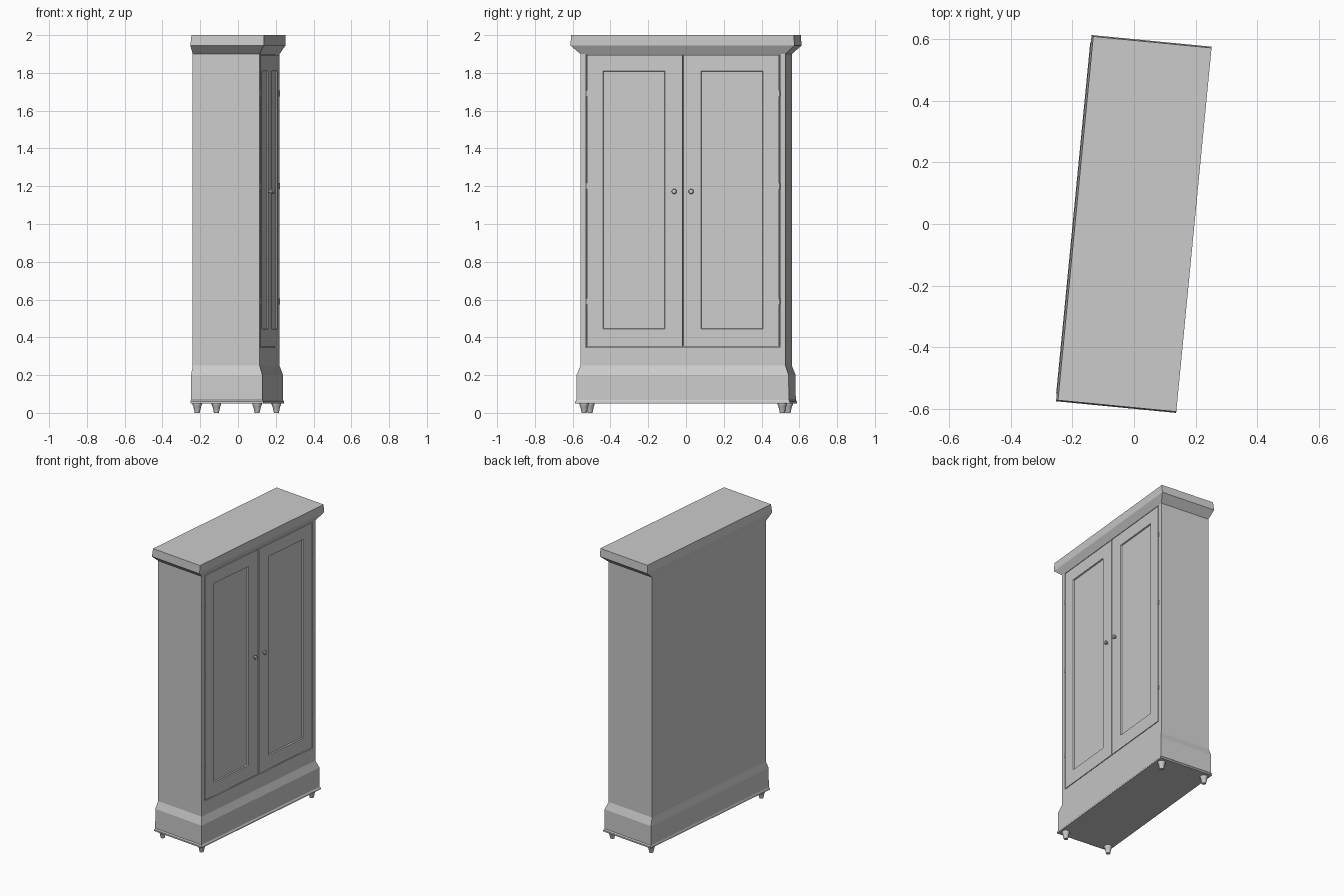
import bpy, bmesh, math
from mathutils import Matrix, Vector

if "Cube" in bpy.data.objects:
    bpy.data.objects.remove(bpy.data.objects["Cube"])

TURN = math.radians(-5.54)      # the whole wardrobe stands slightly turned


def finish(bm, name, smooth=False):
    bmesh.ops.recalc_face_normals(bm, faces=bm.faces)
    me = bpy.data.meshes.new(name)
    bm.to_mesh(me)
    bm.free()
    if smooth:
        me.shade_smooth()
    ob = bpy.data.objects.new(name, me)
    ob.rotation_euler.z = TURN
    bpy.context.collection.objects.link(ob)
    return ob


def loft(layers):
    """Stack of rectangles (back x, front x, y0, y1, z), capped at both ends."""
    bm = bmesh.new()
    rings = []
    for x0, x1, y0, y1, z in layers:
        rings.append([bm.verts.new(p) for p in
                      ((x0, y0, z), (x1, y0, z), (x1, y1, z), (x0, y1, z))])
    for a, b in zip(rings, rings[1:]):
        for i in range(4):
            j = (i + 1) % 4
            bm.faces.new((a[i], a[j], b[j], b[i]))
    bm.faces.new(rings[0][::-1])
    bm.faces.new(rings[-1])
    bmesh.ops.recalc_face_normals(bm, faces=bm.faces)
    return bm


def pocket(bm, y0, y1, z0, z1, depth, slope=0.0):
    """Sink a rectangle into the front (+x) face."""
    bm.normal_update()
    f = max(bm.faces, key=lambda f: f.normal.x)
    c = f.calc_center_median()
    bmesh.ops.inset_individual(bm, faces=[f], thickness=0.01)
    for v in f.verts:
        v.co.y = y1 if v.co.y > c.y else y0
        v.co.z = z1 if v.co.z > c.z else z0
    f = bmesh.ops.extrude_discrete_faces(bm, faces=[f])["faces"][0]
    for v in f.verts:
        v.co.x -= depth
        v.co.y += slope if v.co.y < (y0 + y1) / 2 else -slope
        v.co.z += slope if v.co.z < (z0 + z1) / 2 else -slope


def lathe(name, profile, origin, axis='Z', n=12):
    """Turned part from (radius, height) points."""
    bm = bmesh.new()
    rings = [[bm.verts.new((r * math.cos(2 * math.pi * i / n),
                            r * math.sin(2 * math.pi * i / n), h))
              for i in range(n)] for r, h in profile]
    for a, b in zip(rings, rings[1:]):
        for i in range(n):
            j = (i + 1) % n
            bm.faces.new((a[i], a[j], b[j], b[i]))
    bm.faces.new(rings[0][::-1])
    bm.faces.new(rings[-1])
    m = Matrix.Translation(Vector(origin))
    if axis == 'X':
        m = m @ Matrix.Rotation(math.pi / 2, 4, 'Y')
    bm.transform(m)
    ob = finish(bm, name, True)
    ob.data.set_sharp_from_angle(angle=math.radians(40))


# plinth with thin bottom board and sloped top
finish(loft([(-0.198, 0.190, -0.571, 0.571, 0.05),
             (-0.198, 0.190, -0.571, 0.571, 0.06),
             (-0.195, 0.185, -0.565, 0.565, 0.068),
             (-0.195, 0.185, -0.564, 0.564, 0.20),
             (-0.188, 0.168, -0.545, 0.545, 0.25)]), "plinth")

# carcass with shallow door opening
body = loft([(-0.188, 0.168, -0.545, 0.545, 0.25),
             (-0.188, 0.168, -0.545, 0.545, 1.90)])
pocket(body, -0.516, 0.516, 0.346, 1.898, 0.022)
finish(body, "carcass")

# cornice flaring outwards
finish(loft([(-0.188, 0.168, -0.545, 0.545, 1.90),
             (-0.196, 0.195, -0.596, 0.596, 1.945),
             (-0.190, 0.195, -0.592, 0.592, 2.0)]), "cornice")

for s, side in ((-1, "left"), (1, "right")):
    # door with sunken panel
    a, b = sorted((s * 0.003, s * 0.511))
    door = loft([(0.146, 0.168, a, b, 0.351), (0.146, 0.168, a, b, 1.894)])
    p, q = sorted((s * 0.096, s * 0.425))
    pocket(door, p, q, 0.445, 1.81, 0.008, 0.003)
    finish(door, side + "_door")

    # round knob
    lathe(side + "_knob", [(0.006, 0), (0.006, 0.008), (0.011, 0.011),
                           (0.0135, 0.017), (0.011, 0.023), (0.005, 0.026)],
          (0.167, s * 0.045, 1.172), 'X', 16)

    # hinges on the outer door edge
    for k, z in enumerate((0.59, 1.20, 1.69)):
        lathe(f"{side}_hinge_{k + 1}", [(0.004, -0.016), (0.004, 0.016)],
              (0.169, s * 0.514, z), 'Z', 8)

    # tapered feet
    for x, where in ((0.153, "front"), (-0.166, "back")):
        lathe(f"{where}_{side}_foot", [(0.013, 0), (0.021, 0.036),
                                       (0.025, 0.042), (0.025, 0.052)],
              (x, s * 0.527, 0), 'Z', 12)
